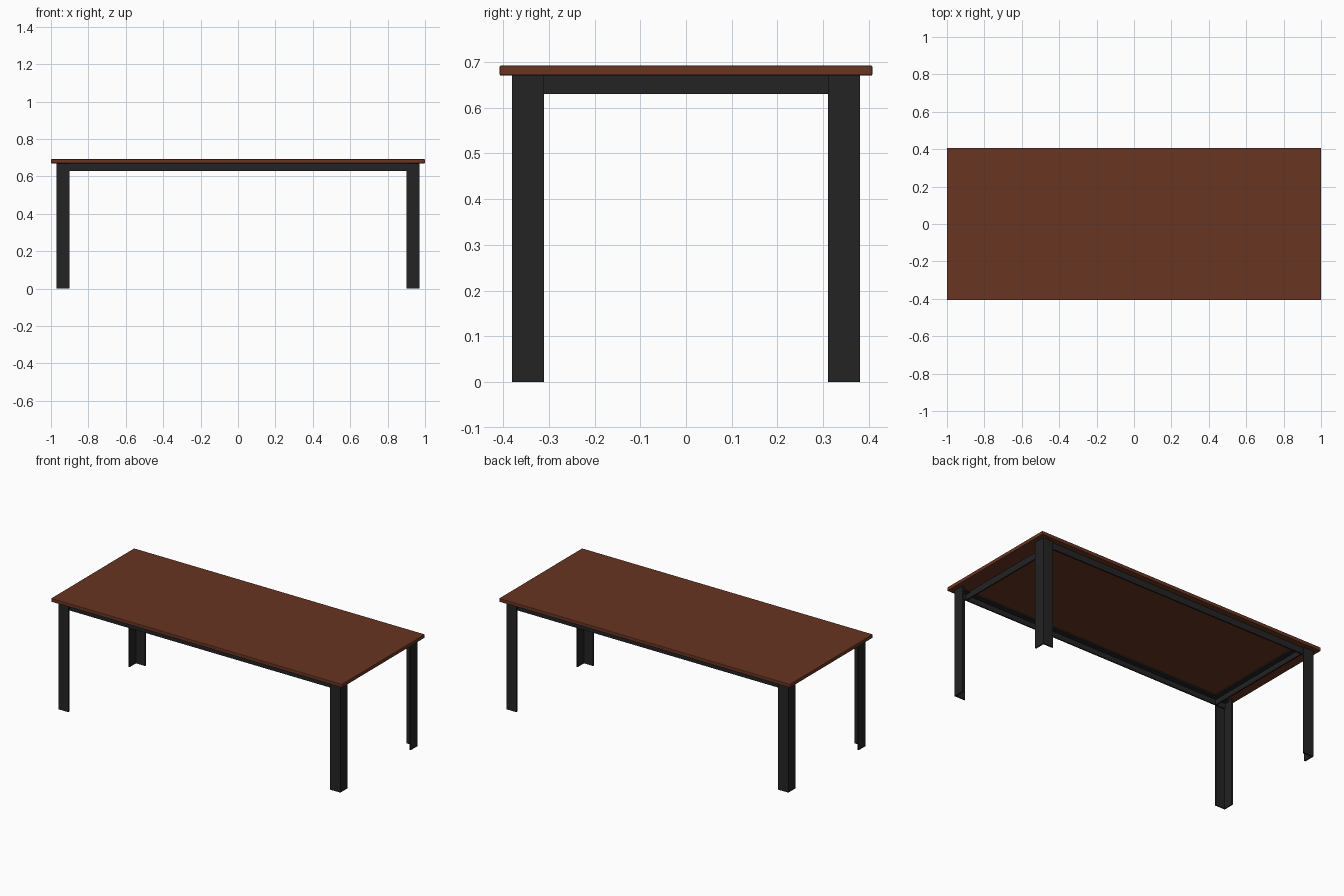
import bpy
import bmesh

cube = bpy.data.objects.get("Cube")
if cube:
    bpy.data.objects.remove(cube, do_unlink=True)


def material(name, rgb):
    mat = bpy.data.materials.new(name)
    mat.use_nodes = True
    mat.diffuse_color = (*rgb, 1)
    bsdf = mat.node_tree.nodes["Principled BSDF"]
    bsdf.inputs["Base Color"].default_value = (*rgb, 1)
    bsdf.inputs["Roughness"].default_value = 0.6
    return mat


wood = material("brown wood", (0.14, 0.035, 0.016))
steel = material("black steel", (0.017, 0.017, 0.017))

TOP_Z, HEIGHT = 0.67, 0.692
LEG_X, LEG_Y = 0.97, 0.38      # outer corner of the legs
FLANGE, WALL = 0.07, 0.008     # leg angle section
RAIL = 0.04                    # rail angle section


def add_object(name, bm, mat):
    bmesh.ops.recalc_face_normals(bm, faces=bm.faces)
    mesh = bpy.data.meshes.new(name)
    bm.to_mesh(mesh)
    bm.free()
    mesh.materials.append(mat)
    obj = bpy.data.objects.new(name, mesh)
    bpy.context.collection.objects.link(obj)
    return obj


def angle_section(size):
    """L profile with its outer corner at the origin."""
    return [(0, 0), (size, 0), (size, WALL), (WALL, WALL), (WALL, size), (0, size)]


def extrude(name, points, offset, mat):
    bm = bmesh.new()
    face = bm.faces.new([bm.verts.new(p) for p in points])
    moved = bmesh.ops.extrude_face_region(bm, geom=[face])["geom"]
    verts = [v for v in moved if isinstance(v, bmesh.types.BMVert)]
    bmesh.ops.translate(bm, verts=verts, vec=offset)
    return add_object(name, bm, mat)


# Table top with softened edges
bm = bmesh.new()
bmesh.ops.create_cube(bm, size=1)
bmesh.ops.scale(bm, vec=(2, 0.815, HEIGHT - TOP_Z), verts=bm.verts)
bmesh.ops.translate(bm, vec=(0, 0, (TOP_Z + HEIGHT) / 2), verts=bm.verts)
bmesh.ops.bevel(bm, geom=bm.edges[:], offset=0.003, segments=2, profile=0.5, affect='EDGES')
add_object("table_top", bm, wood)

# Angle legs, open towards the middle
for sx, side in ((1, "left"), (-1, "right")):
    for sy, end in ((-1, "front"), (1, "back")):
        profile = [(sx * (LEG_X - u), sy * (LEG_Y - v), 0) for u, v in angle_section(FLANGE)]
        extrude(f"{end}_{side}_leg", profile, (0, 0, TOP_Z), steel)

# Long rails tucked inside the legs, flange under the top
rail_y = LEG_Y - WALL
rail_x = LEG_X - WALL
for sy, end in ((-1, "front"), (1, "back")):
    profile = [(-rail_x, sy * (rail_y - u), TOP_Z - v) for u, v in angle_section(RAIL)]
    extrude(f"{end}_rail", profile, (2 * rail_x, 0, 0), steel)

# End rails set in behind the leg flanges
end_x = LEG_X - FLANGE
end_y = rail_y - WALL
for sx, side in ((1, "left"), (-1, "right")):
    profile = [(sx * (end_x - u), -end_y, TOP_Z - v) for u, v in angle_section(RAIL)]
    extrude(f"{side}_end_rail", profile, (0, 2 * end_y, 0), steel)
